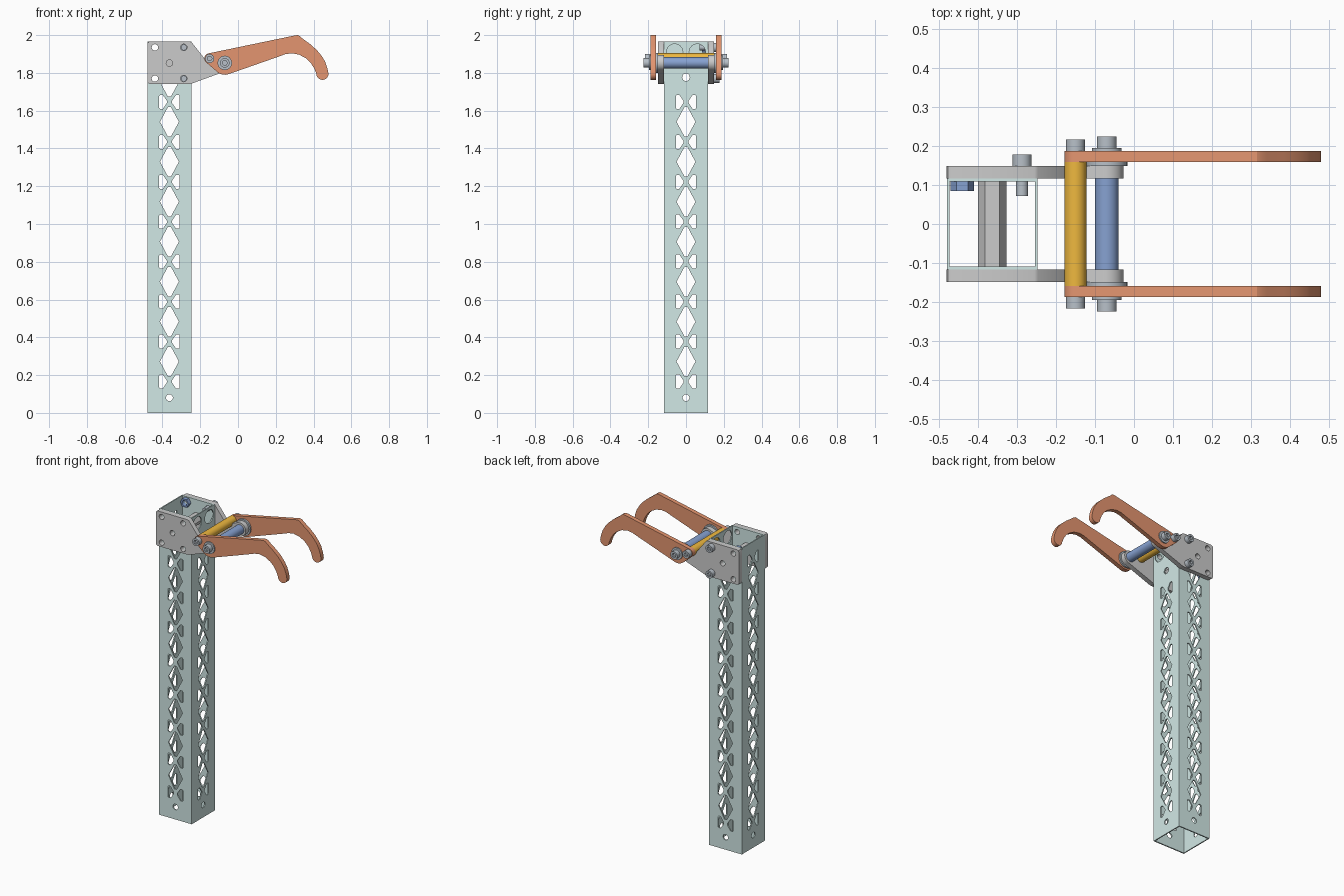
import bpy, bmesh, math
from mathutils import Matrix

if "Cube" in bpy.data.objects:
    bpy.data.objects.remove(bpy.data.objects["Cube"])


def material(name, rgb):
    m = bpy.data.materials.new(name)
    m.diffuse_color = (*rgb, 1)
    m.use_nodes = True
    m.node_tree.nodes["Principled BSDF"].inputs["Base Color"].default_value = m.diffuse_color
    return m


TEAL = material("teal", (0.64, 0.81, 0.79))
RED = material("rust_red", (0.77, 0.30, 0.16))
ORANGE = material("orange", (0.86, 0.48, 0.05))
BLUE = material("blue", (0.24, 0.36, 0.64))
STEEL = material("steel", (0.48, 0.53, 0.58))
GREY = material("plate_grey", (0.69, 0.69, 0.69))

# local (u, v, w) -> world: front profiles extrude along y, side profiles along x
FRONT = Matrix(((1, 0, 0, 0), (0, 0, -1, 0), (0, 1, 0, 0), (0, 0, 0, 1)))
SIDE = Matrix(((0, 0, 1, 0), (1, 0, 0, 0), (0, 1, 0, 0), (0, 0, 0, 1)))


def arc(cx, cz, r, a0, a1, n=10):
    return [(cx + r * math.cos(math.radians(a0 + (a1 - a0) * i / n)),
             cz + r * math.sin(math.radians(a0 + (a1 - a0) * i / n))) for i in range(n + 1)]


def circle(cx, cz, r, n=32):
    return arc(cx, cz, r, 0, 360, n)[:-1]


def prism(name, loops, a, b, mat, basis=FRONT):
    """Extrude an outline with holes between depths a and b."""
    cu = bpy.data.curves.new(name, 'CURVE')
    cu.dimensions, cu.fill_mode, cu.extrude = '2D', 'BOTH', abs(b - a) / 2
    for loop in loops:
        s = cu.splines.new('POLY')
        s.points.add(len(loop) - 1)
        for p, (u, v) in zip(s.points, loop):
            p.co = (u, v, 0, 1)
        s.use_cyclic_u = True
    tmp = bpy.data.objects.new(name + "_curve", cu)
    bpy.context.collection.objects.link(tmp)
    dg = bpy.context.evaluated_depsgraph_get()
    me = bpy.data.meshes.new_from_object(tmp.evaluated_get(dg))
    bpy.data.objects.remove(tmp)
    bm = bmesh.new()
    bm.from_mesh(me)
    bmesh.ops.remove_doubles(bm, verts=bm.verts, dist=1e-5)
    mid = (a + b) / 2
    shift = (0, mid, 0) if basis is FRONT else (mid, 0, 0)
    bmesh.ops.transform(bm, matrix=Matrix.Translation(shift) @ basis, verts=bm.verts)
    bmesh.ops.recalc_face_normals(bm, faces=bm.faces)
    bm.to_mesh(me)
    bm.free()
    me.materials.clear()
    me.materials.append(mat)
    ob = bpy.data.objects.new(name, me)
    bpy.context.collection.objects.link(ob)
    return ob


def cap_bolt(name, x, z, s, y0, y1, inner, r_head, r_shaft):
    """Socket-head bolt pointing along y on side s."""
    mid = (y0 + y1) / 2
    prism(name + "_shaft", [circle(x, z, r_shaft)], s * inner, s * y0, STEEL)
    prism(name + "_head_base", [circle(x, z, r_head)], s * y0, s * mid, STEEL)
    prism(name + "_head_socket", [circle(x, z, r_head), circle(x, z, r_head * 0.55, 6)],
          s * mid, s * y1, STEEL)


# lattice tube
TX, HALF, WALL, TOP, STEP = -0.363, 0.117, 0.008, 1.967, 0.2115
BOLT_Z = (1.77, 1.935)


def lattice(c, diamonds, notches):
    loops = [circle(c, 0.08, 0.018, 24)]
    for k in range(diamonds):
        z = 0.272 + STEP * k
        loops.append([(c + u, z + v) for u, v in
                      ((0.05, 0), (0.008, 0.078), (-0.008, 0.078),
                       (-0.05, 0), (-0.008, -0.078), (0.008, -0.078))])
    for k in range(notches):
        z = 0.166 + STEP * k
        for s in (-1, 1):
            loops.append([(c + s * u, z + v) for u, v in
                          ((0.054, 0.032), (0.049, 0.037), (0.035, 0.037), (0.014, 0.006),
                           (0.014, -0.006), (0.035, -0.037), (0.049, -0.037), (0.054, -0.032))])
    return loops


def rect(c, h):
    return [(c - h, 0), (c + h, 0), (c + h, TOP), (c - h, TOP)]


plate_holes = [circle(x, z, 0.017, 24) for x in (-0.44, -0.287) for z in BOLT_Z]
plate_holes.append(circle(TX, 1.852, 0.017, 24))
for s, n in ((-1, "front"), (1, "back")):
    prism("tube_wall_" + n, [rect(TX, HALF - 0.001)] + lattice(TX, 8, 8) + plate_holes,
          s * (HALF - WALL), s * HALF, TEAL)
side_half = HALF - WALL
prism("tube_wall_left", [rect(0, side_half)] + lattice(0, 8, 9),
      TX - HALF + 0.001, TX - HALF + WALL, TEAL, SIDE)
prism("tube_wall_right", [rect(0, side_half)] + lattice(0, 7, 8)
      + [circle(0, 1.777, 0.02, 24), circle(-0.06, 1.91, 0.043), circle(0.06, 1.91, 0.043)],
      TX + HALF - WALL, TX + HALF - 0.001, TEAL, SIDE)

# profiles of bracket plate and hook arm
PX, PZ = -0.07, 1.853      # pivot
SX, SZ = -0.15, 1.876      # spacer bar
plate = ([(-0.48, 1.755), (-0.48, 1.954), (-0.476, 1.963), (-0.467, TOP), (-0.255, TOP),
          (-0.246, 1.963), (-0.165, 1.86)] + arc(PX, PZ, 0.043, 105, -69, 16)
         + [(-0.244, 1.744), (-0.255, 1.742), (-0.467, 1.742), (-0.476, 1.746)])
hook = (arc(SX, SZ, 0.028, 102, 220, 12) + arc(PX, PZ, 0.063, 222, 290, 8)
        + [(0.215, 1.886), (0.25, 1.899), (0.285, 1.904), (0.325, 1.896), (0.36, 1.877),
           (0.385, 1.853), (0.403, 1.825)]
        + arc(0.447, 1.795, 0.032, 180, 360, 12)
        + [(0.473, 1.825), (0.461, 1.86), (0.443, 1.89), (0.418, 1.92), (0.385, 1.95),
           (0.34, 1.983), (0.328, 1.994), (0.315, 2.0), (0.3, 1.998)])

# mirrored brackets, arms, washers and pivot bolts
for s, n in ((-1, "front"), (1, "back")):
    prism("bracket_plate_" + n, [plate] + plate_holes, s * 0.117, s * 0.148, GREY)
    prism("hook_arm_" + n, [hook], s * 0.159, s * 0.187, RED)
    prism("inner_washer_" + n, [circle(PX, PZ, 0.053)], s * 0.148, s * 0.159, STEEL)
    prism("outer_washer_" + n, [circle(PX, PZ, 0.038)], s * 0.187, s * 0.195, STEEL)
    cap_bolt("pivot_bolt_" + n, PX, PZ, s, 0.195, 0.224, 0.11, 0.025, 0.014)
    cap_bolt("spacer_bolt_" + n, SX, SZ, s, 0.187, 0.216, 0.15, 0.024, 0.014)

# cross bars
prism("spacer_bar", [circle(SX, SZ, 0.028)], -0.159, 0.159, ORANGE)
prism("pivot_bar", [circle(PX, PZ, 0.03)], -0.117, 0.117, BLUE)
prism("hex_standoff", [circle(TX, 1.852, 0.036, 6)], -0.109, 0.109, GREY)

# bracket bolts and nuts on the back side
for z, n in zip(BOLT_Z, ("lower", "upper")):
    cap_bolt("bracket_bolt_" + n, -0.287, z, 1, 0.148, 0.178, 0.072, 0.024, 0.0155)
    prism("nut_" + n, [circle(-0.44, z, 0.03, 6), circle(-0.44, z, 0.017, 24)],
          0.084, 0.109, BLUE)

bpy.ops.object.select_all(action='SELECT')
bpy.context.view_layer.objects.active = bpy.context.selected_objects[0]
bpy.ops.object.shade_smooth_by_angle(angle=math.radians(30))
